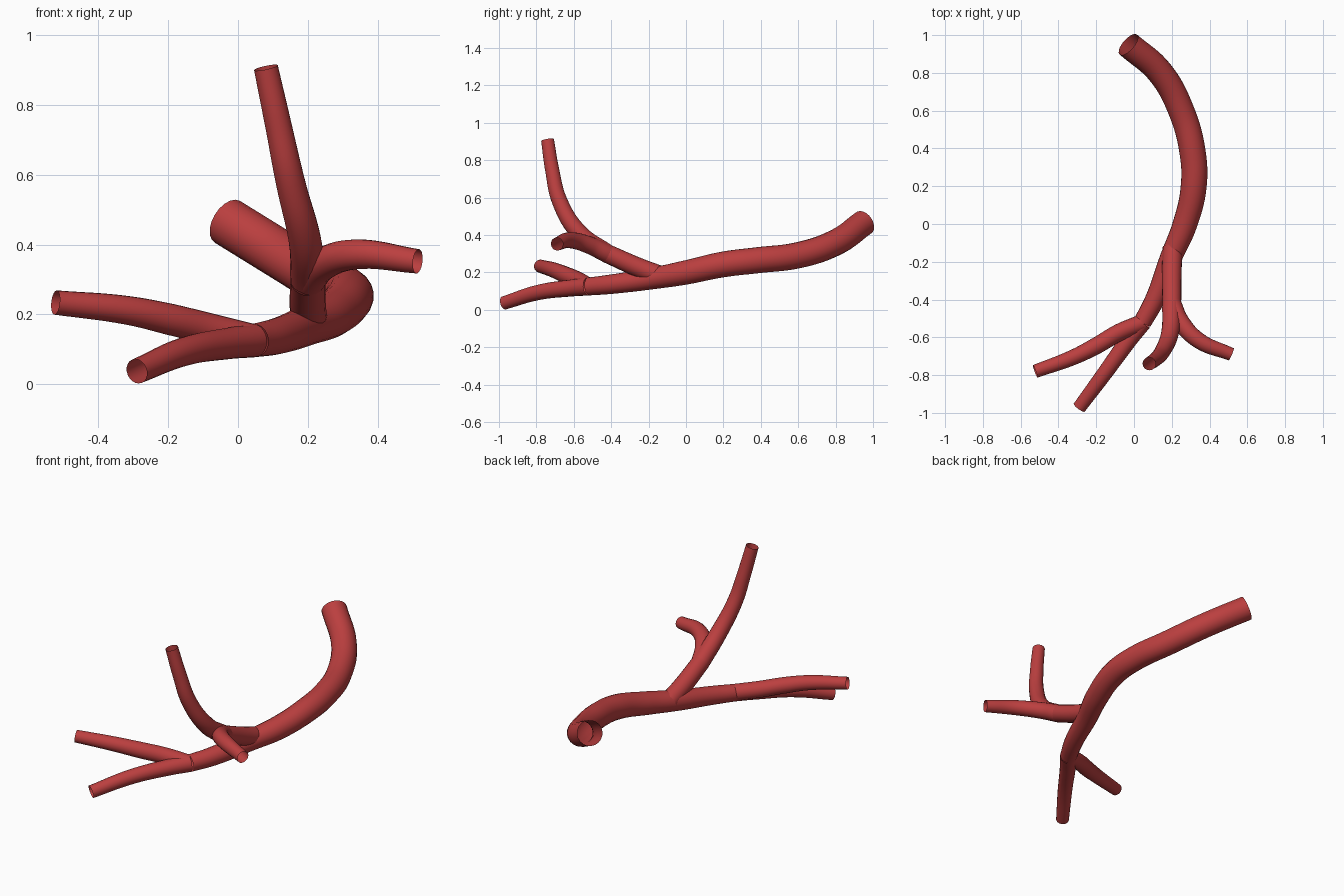
import bpy
import math

cube = bpy.data.objects.get("Cube")
if cube:
    bpy.data.objects.remove(cube, do_unlink=True)

# Single vessel colour
red = bpy.data.materials.new("artery red")
red.use_nodes = True
colour = (0.5, 0.05, 0.05, 1)
red.diffuse_color = colour
red.node_tree.nodes["Principled BSDF"].inputs["Base Color"].default_value = colour


def tube(name, points):
    """Open tapered tube through (x, y, z, radius) points."""
    curve = bpy.data.curves.new(name, "CURVE")
    curve.dimensions = "3D"
    curve.bevel_depth = 1
    curve.bevel_resolution = 8
    curve.resolution_u = 8
    curve.use_fill_caps = False
    spline = curve.splines.new("BEZIER")
    spline.bezier_points.add(len(points) - 1)
    for bp, (x, y, z, r) in zip(spline.bezier_points, points):
        bp.co = (x, y, z)
        bp.radius = r
    for bp in spline.bezier_points:
        bp.handle_left_type = bp.handle_right_type = "AUTO"
    curve.materials.append(red)
    obj = bpy.data.objects.new(name, curve)
    bpy.context.collection.objects.link(obj)
    bpy.context.view_layer.update()
    bpy.ops.object.select_all(action="DESELECT")
    obj.select_set(True)
    bpy.context.view_layer.objects.active = obj
    bpy.ops.object.convert(target="MESH")
    bpy.ops.object.shade_smooth_by_angle(angle=math.radians(40))


# Main vessel from the thick rear end to the front fork
tube("main_trunk", [
    (-0.03, 0.95, 0.465, 0.07), (0.14, 0.8, 0.36, 0.07),
    (0.25, 0.6, 0.292, 0.07), (0.31, 0.38, 0.265, 0.07),
    (0.316, 0.2, 0.243, 0.069), (0.27, 0, 0.2, 0.065),
    (0.195, -0.18, 0.168, 0.058), (0.11, -0.4, 0.137, 0.052),
    (0.045, -0.52, 0.125, 0.048),
])

# Lower front fork
tube("front_branch", [
    (0.045, -0.52, 0.125, 0.048), (-0.025, -0.61, 0.117, 0.045),
    (-0.155, -0.79, 0.093, 0.041), (-0.29, -0.972, 0.037, 0.036),
])
tube("right_branch", [
    (0.04, -0.525, 0.127, 0.046), (-0.08, -0.575, 0.157, 0.046),
    (-0.2, -0.645, 0.187, 0.045), (-0.32, -0.705, 0.212, 0.041),
    (-0.523, -0.78, 0.234, 0.035),
])

# Upper stem, which splits into a rising and a sideways branch
tube("upper_stem", [
    (0.205, -0.125, 0.178, 0.053), (0.2, -0.25, 0.225, 0.052),
    (0.2, -0.42, 0.3, 0.05),
])
tube("rising_branch", [
    (0.2, -0.42, 0.3, 0.05), (0.192, -0.57, 0.41, 0.047),
    (0.15, -0.675, 0.58, 0.042), (0.115, -0.715, 0.745, 0.038),
    (0.08, -0.74, 0.907, 0.035),
])
tube("left_branch", [
    (0.2, -0.42, 0.3, 0.05), (0.245, -0.515, 0.345, 0.047),
    (0.34, -0.615, 0.372, 0.043), (0.515, -0.69, 0.352, 0.035),
])
